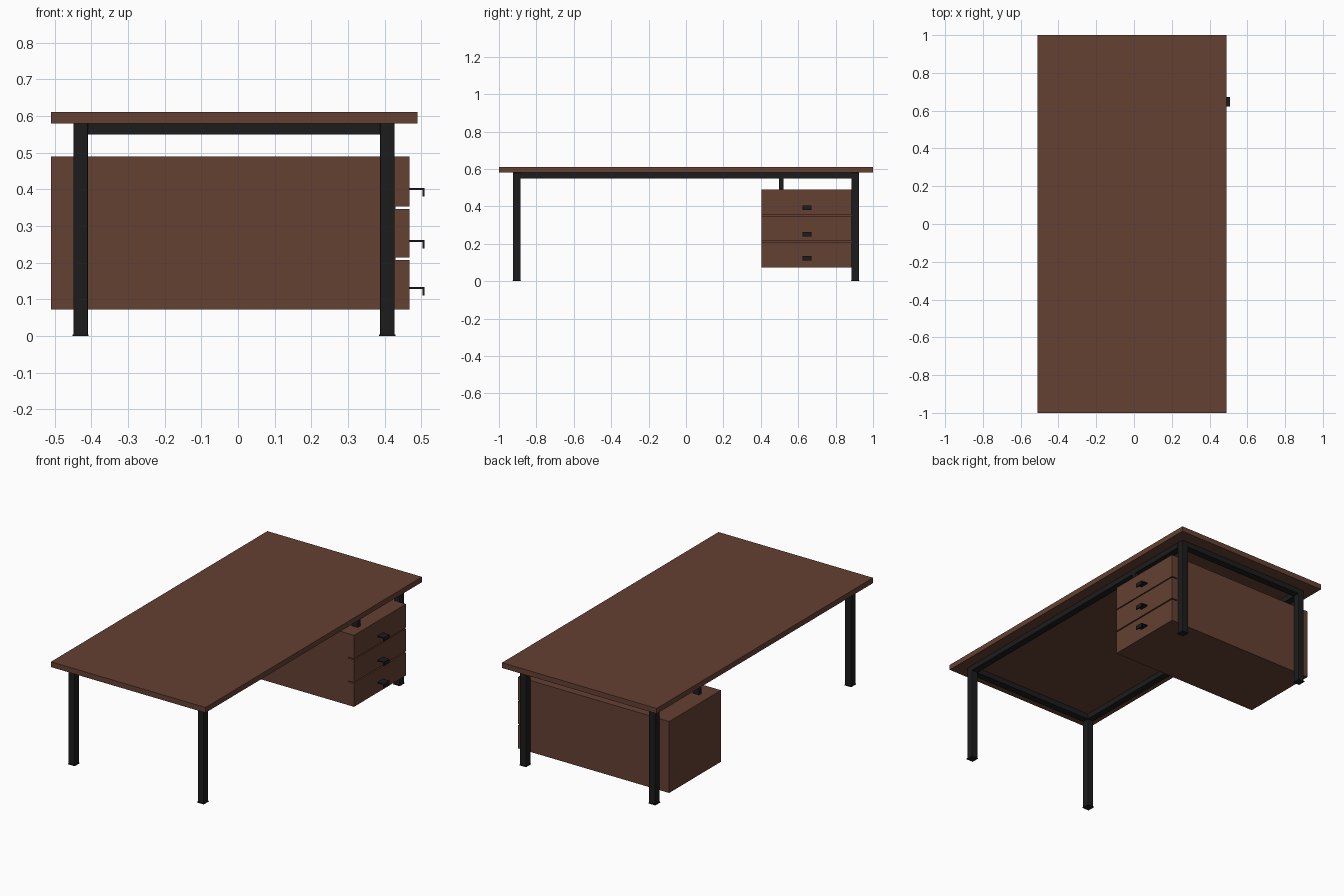
import bpy, bmesh

if "Cube" in bpy.data.objects:
    bpy.data.objects.remove(bpy.data.objects["Cube"])


def material(name, rgb):
    m = bpy.data.materials.new(name)
    m.diffuse_color = (*rgb, 1)
    m.use_nodes = True
    m.node_tree.nodes["Principled BSDF"].inputs["Base Color"].default_value = m.diffuse_color
    return m


wood = material("brown_wood", (0.13, 0.052, 0.032))
metal = material("black_metal", (0.012, 0.012, 0.012))


def finish(name, bm, mat):
    bmesh.ops.recalc_face_normals(bm, faces=bm.faces)
    mesh = bpy.data.meshes.new(name)
    bm.to_mesh(mesh)
    bm.free()
    mesh.materials.append(mat)
    obj = bpy.data.objects.new(name, mesh)
    bpy.context.collection.objects.link(obj)
    return obj


def box(name, x, y, z, mat, bevel=0.0):
    """Box spanning the (min, max) ranges x, y, z."""
    bm = bmesh.new()
    bmesh.ops.create_cube(bm, size=1)
    for v in bm.verts:
        v.co = [r[0] + (c + 0.5) * (r[1] - r[0]) for c, r in zip(v.co, (x, y, z))]
    obj = finish(name, bm, mat)
    if bevel:
        mod = obj.modifiers.new("soft_edges", 'BEVEL')
        mod.width = bevel
        mod.segments = 2
    return obj


def extrude_xz(name, profile, y, mat):
    """Extrude an xz profile along y."""
    bm = bmesh.new()
    face = bm.faces.new([bm.verts.new((px, y[0], pz)) for px, pz in profile])
    new = bmesh.ops.extrude_face_region(bm, geom=[face])["geom"]
    verts = [g for g in new if isinstance(g, bmesh.types.BMVert)]
    bmesh.ops.translate(bm, verts=verts, vec=(0, y[1] - y[0], 0))
    return finish(name, bm, mat)


# Table top
box("table_top", (-0.51, 0.49), (-1, 1), (0.58, 0.611), wood)

# Legs with foot pads
leg_x = {"left": (-0.449, -0.409), "right": (0.387, 0.427)}
leg_y = {"front": (-0.926, -0.884), "back": (0.884, 0.926)}
for sx, x in leg_x.items():
    for sy, y in leg_y.items():
        box(f"{sy}_{sx}_leg", x, y, (0.003, 0.58), metal, 0.003)
        box(f"{sy}_{sx}_foot", (x[0] - 0.002, x[1] + 0.002),
            (y[0] - 0.002, y[1] + 0.002), (0, 0.004), metal)

# Frame rails between the legs, and posts carrying the drawer cabinet
for sx, x in leg_x.items():
    box(f"{sx}_rail", x, (-0.884, 0.884), (0.549, 0.58), metal)
    box(f"{sx}_cabinet_post", x, (0.497, 0.521), (0.488, 0.55), metal)
for sy, y in leg_y.items():
    box(f"{sy}_rail", (-0.409, 0.387), y, (0.549, 0.58), metal)

# Drawer cabinet
cab_y = (0.405, 0.884)
box("cabinet_body", (-0.51, 0.43), cab_y, (0.072, 0.49), wood)

# Drawer fronts with hooked pulls
drawers = [(0.072, 0.207, 0.131), (0.214, 0.347, 0.259), (0.353, 0.49, 0.401)]
for i, (z0, z1, h) in enumerate(drawers, 1):
    box(f"drawer_front_{i}", (0.43, 0.467), cab_y, (z0, z1), wood)
    hook = [(0.465, h - 0.003), (0.503, h - 0.003), (0.503, h - 0.020),
            (0.509, h - 0.020), (0.509, h + 0.003), (0.465, h + 0.003)]
    extrude_xz(f"drawer_handle_{i}", hook, (0.622, 0.672), metal)
